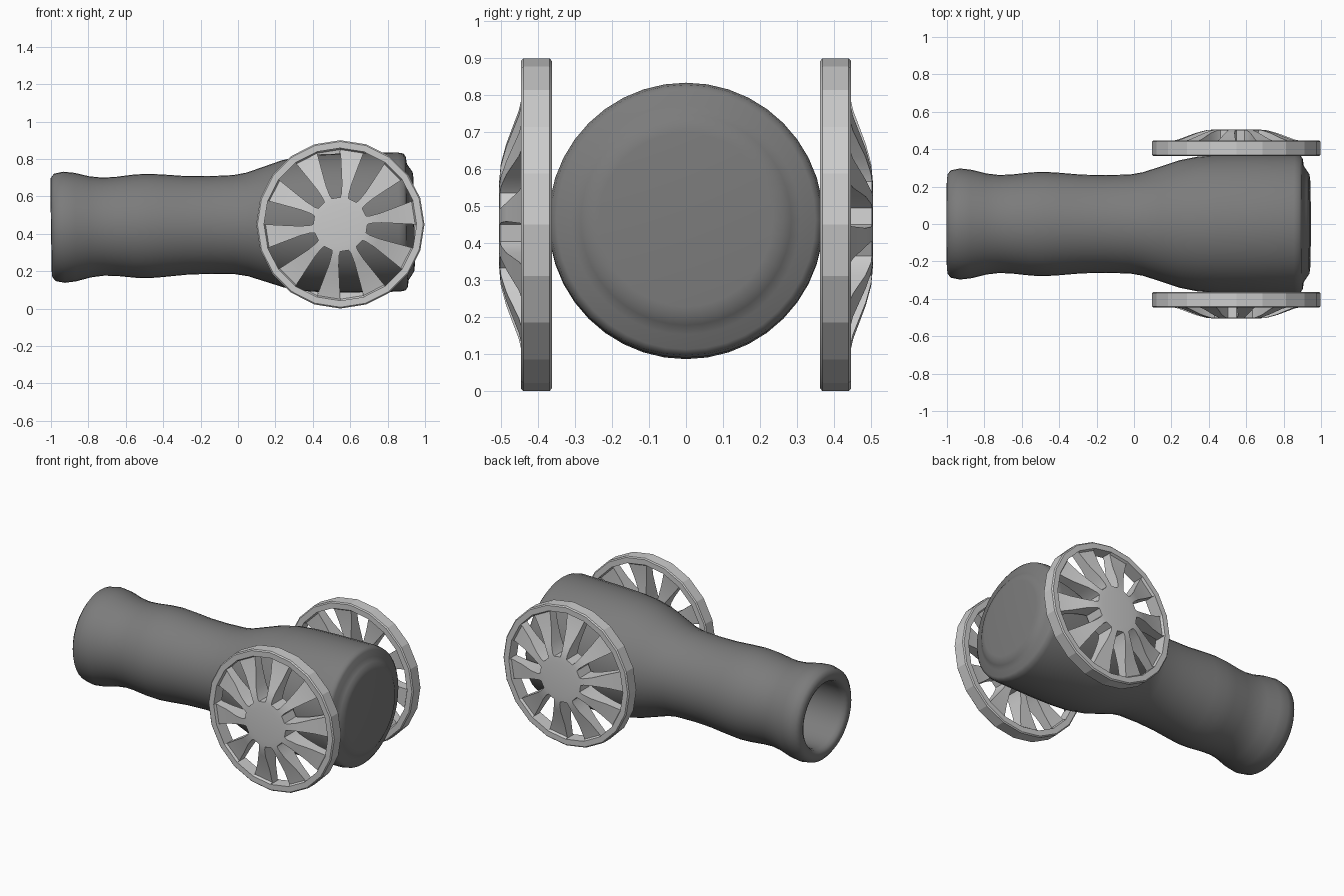
import bpy, bmesh, math
from mathutils import Vector, Matrix

if "Cube" in bpy.data.objects:
    bpy.data.objects.remove(bpy.data.objects["Cube"])


def make_object(name, bm, angle):
    bmesh.ops.recalc_face_normals(bm, faces=bm.faces)
    mesh = bpy.data.meshes.new(name)
    bm.to_mesh(mesh)
    bm.free()
    ob = bpy.data.objects.new(name, mesh)
    bpy.context.collection.objects.link(ob)
    bpy.ops.object.select_all(action='DESELECT')
    ob.select_set(True)
    bpy.context.view_layer.objects.active = ob
    bpy.ops.object.shade_smooth_by_angle(angle=math.radians(angle))
    return ob


# Barrel: one lathed profile (x, radius), from bore floor round the muzzle to the breech
def build_barrel():
    profile = [(-0.10, 0), (-0.10, 0.20), (-0.96, 0.205), (-0.99, 0.215),
               (-1.0, 0.235), (-0.997, 0.265), (-0.98, 0.287), (-0.93, 0.297),
               (-0.87, 0.290), (-0.79, 0.270), (-0.72, 0.262), (-0.65, 0.265),
               (-0.55, 0.276), (-0.48, 0.279), (-0.40, 0.274), (-0.28, 0.264),
               (-0.15, 0.261), (-0.02, 0.265), (0.05, 0.277), (0.15, 0.310),
               (0.24, 0.340), (0.34, 0.360), (0.45, 0.369), (0.60, 0.372),
               (0.86, 0.372), (0.89, 0.366), (0.902, 0.350), (0.908, 0.310),
               (0.925, 0.285), (0.938, 0.265), (0.942, 0.235), (0.942, 0)]
    bm = bmesh.new()
    verts = [bm.verts.new((x, 0, r)) for x, r in profile]
    edges = [bm.edges.new(p) for p in zip(verts, verts[1:])]
    bmesh.ops.spin(bm, geom=verts + edges, cent=(0, 0, 0), axis=(1, 0, 0),
                   angle=math.tau, steps=40)
    bmesh.ops.remove_doubles(bm, verts=bm.verts, dist=0.0005)
    ob = make_object("barrel", bm, 50)
    # slight tilt, muzzle down
    ob.matrix_world = Matrix.Translation((0, 0, 0.449)) @ Matrix.Rotation(-0.0155, 4, 'Y')
    mat = bpy.data.materials.new("dark_iron")
    mat.diffuse_color = (0.2, 0.2, 0.2, 1)
    mat.use_nodes = True
    mat.node_tree.nodes["Principled BSDF"].inputs["Base Color"].default_value = mat.diffuse_color
    ob.data.materials.append(mat)


# Wheel: 20-sided disc facing -y, every second segment cut open between hub and rim
def build_wheel(name, turn):
    sides = 20
    # radius, outer depth, inner depth, angular widening of the opening
    rows = [(0.45, 0.440, 0.369, 0), (0.443, 0.447, 0.363, 0),
            (0.408, 0.447, 0.363, 0), (0.400, 0.432, 0.375, 0),
            (0.31, 0.452, 0.385, 0.015), (0.22, 0.486, 0.385, 0.04),
            (0.165, 0.501, 0.385, 0.035), (0.145, 0.503, 0.385, 0),
            (0.11, 0.506, 0.385, 0)]
    open_rows = range(2, 7)
    bm = bmesh.new()
    front, back, twin = [], [], {}
    for r, yf, yb, widen in rows:
        ring_f, ring_b = [], []
        for i in range(sides):
            a = i * math.tau / sides + (widen if i % 2 == 0 else -widen)
            x, z = r * math.cos(a), r * math.sin(a)
            f, b = bm.verts.new((x, -yf, z)), bm.verts.new((x, -yb, z))
            ring_f.append(f)
            ring_b.append(b)
            twin[f] = b
        front.append(ring_f)
        back.append(ring_b)
    cells = [(j, i) for j in range(len(rows) - 1) for i in range(sides)
             if not (j in open_rows and i % 2)]

    def sheet(g):
        for j, i in cells:
            k = (i + 1) % sides
            bm.faces.new((g[j][i], g[j][k], g[j + 1][k], g[j + 1][i]))
        bm.faces.new(g[-1])

    sheet(front)
    border = [tuple(e.verts) for e in bm.edges if e.is_boundary]
    sheet(back)
    for a, b in border:
        bm.faces.new((a, b, twin[b], twin[a]))
    loose = [v for v in bm.verts if not v.link_faces]
    bmesh.ops.delete(bm, geom=loose, context='VERTS')
    ob = make_object(name, bm, 16)
    ob.matrix_world = Matrix.Translation((0.547, 0, 0.45)) @ Matrix.Rotation(turn, 4, 'Z')


build_barrel()
build_wheel("front_wheel", 0)
build_wheel("back_wheel", math.pi)
